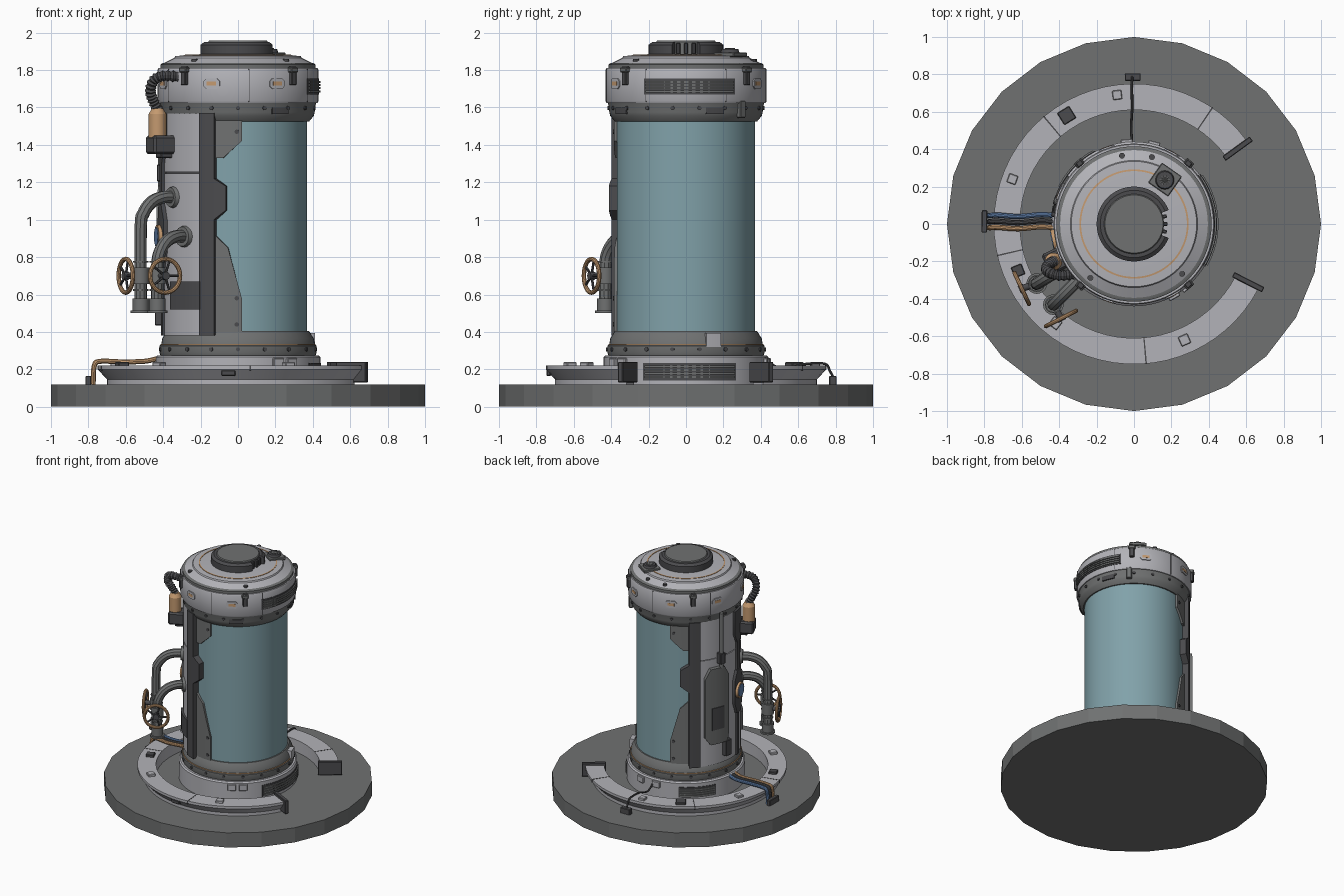
import bpy, bmesh, math
from mathutils import Vector, Matrix

if "Cube" in bpy.data.objects:
    bpy.data.objects.remove(bpy.data.objects["Cube"])


def mat(name, c):
    m = bpy.data.materials.new(name)
    m.diffuse_color = (*c, 1)
    m.use_nodes = True
    m.node_tree.nodes["Principled BSDF"].inputs["Base Color"].default_value = m.diffuse_color
    return m


LIGHT = mat("light_grey", (.45, .45, .48))
MID = mat("mid_grey", (.16, .165, .165))
DARK = mat("dark_grey", (.07, .07, .075))
COPPER = mat("copper", (.55, .32, .16))
BLUE = mat("blue", (.12, .22, .42))
GLASS = mat("glass", (.22, .36, .40))


def polar(az, r, z):
    a = math.radians(az)
    return Vector((r * math.cos(a), r * math.sin(a), z))


def finish(name, bm, m):
    bmesh.ops.recalc_face_normals(bm, faces=bm.faces[:])
    me = bpy.data.meshes.new(name)
    bm.to_mesh(me)
    bm.free()
    me.materials.append(m)
    ob = bpy.data.objects.new(name, me)
    bpy.context.collection.objects.link(ob)
    return ob


def lathe(name, prof, m, a0=0, a1=360, n=64):
    """Revolve a closed (r, z) profile; partial sweeps get end caps."""
    bm = bmesh.new()
    full = a1 - a0 == 360
    rows = [[bm.verts.new(polar(a0 + (a1 - a0) * i / n, r, z)) for r, z in prof]
            for i in range(n if full else n + 1)]
    for i in range(n):
        p, q = rows[i], rows[(i + 1) % len(rows)]
        for j in range(len(prof)):
            k = (j + 1) % len(prof)
            bm.faces.new((p[j], q[j], q[k], p[k]))
    if not full:
        bm.faces.new(rows[0])
        bm.faces.new(rows[-1])
    bmesh.ops.remove_doubles(bm, verts=bm.verts[:], dist=1e-5)
    return finish(name, bm, m)


def patch(name, pts, r0, r1, m):
    """Plate drawn as an (azimuth, z) outline, wrapped round the column."""
    bm = bmesh.new()
    bm.faces.new([bm.verts.new((a, z, r0)) for a, z in pts])
    lo, hi = min(p[0] for p in pts), max(p[0] for p in pts)
    a = lo + 5.3
    while a < hi - 1:
        bmesh.ops.bisect_plane(bm, geom=bm.verts[:] + bm.edges[:] + bm.faces[:],
                               plane_co=(a, 0, 0), plane_no=(1, 0, 0))
        a += 5.3
    ext = bmesh.ops.extrude_face_region(bm, geom=bm.faces[:])
    for g in ext["geom"]:
        if isinstance(g, bmesh.types.BMVert):
            g.co.z = r1
    for v in bm.verts:
        v.co = polar(*(v.co.x, v.co.z, v.co.y))
    return finish(name, bm, m)


def band(name, a0, a1, z0, z1, r0, r1, m):
    return patch(name, [(a0, z0), (a1, z0), (a1, z1), (a0, z1)], r0, r1, m)


def rbox(name, az, r, z, size, m, bevel=.004):
    """Box placed by azimuth; size is (radial, tangential, height)."""
    bm = bmesh.new()
    bmesh.ops.create_cube(bm, size=1)
    bmesh.ops.scale(bm, vec=size, verts=bm.verts[:])
    bmesh.ops.bevel(bm, geom=bm.edges[:], offset=bevel, segments=1, affect='EDGES')
    bm.transform(Matrix.Translation(polar(az, r, z)) @ Matrix.Rotation(math.radians(az), 4, 'Z'))
    return finish(name, bm, m)


def cyl(name, a, b, r, m, r2=None, n=16):
    d = Vector(b) - Vector(a)
    bm = bmesh.new()
    bmesh.ops.create_cone(bm, cap_ends=True, segments=n, radius1=r, radius2=r if r2 is None else r2, depth=d.length)
    bm.transform(Matrix.Translation((Vector(a) + Vector(b)) / 2) @ d.to_track_quat('Z', 'Y').to_matrix().to_4x4())
    return finish(name, bm, m)


def tube(name, pts, r, m, steps=6, ribs=0):
    """Round tube through the points (Catmull-Rom), optionally ribbed."""
    P = [Vector(p) for p in pts]
    P = [2 * P[0] - P[1]] + P + [2 * P[-1] - P[-2]]
    out = []
    for i in range(1, len(P) - 2):
        a, b, c, d = P[i - 1:i + 3]
        for s in range(steps):
            t = s / steps
            out.append(.5 * (2 * b + (c - a) * t + (2 * a - 5 * b + 4 * c - d) * t * t + (3 * b - a - 3 * c + d) * t ** 3))
    out.append(P[-2])
    cu = bpy.data.curves.new(name, 'CURVE')
    cu.dimensions, cu.bevel_depth, cu.bevel_resolution, cu.use_fill_caps = '3D', r, 3, True
    sp = cu.splines.new('POLY')
    sp.points.add(len(out) - 1)
    for i, co in enumerate(out):
        sp.points[i].co = (*co, 1)
        sp.points[i].radius = 1 - ribs * (i % 2)
    cu.materials.append(m)
    ob = bpy.data.objects.new(name, cu)
    bpy.context.collection.objects.link(ob)


def vent(name, a0, a1, z0, z1, r):
    band(name + "_frame", a0, a1, z0, z1, r - .01, r + .004, DARK)
    h = (z1 - z0) / 5
    for i in range(4):
        z = z0 + h * (i + .65)
        band(name + "_slat", a0 + 1.5, a1 - 1.5, z, z + h * .6, r, r + .012, MID)


# floor disc and open ring
floor = lathe("floor_disc", [(0, 0), (1, 0), (1, .12), (0, .12)], MID, n=24)
lathe("floor_ring", [(.61, .12), (.70, .12), (.70, .145), (.75, .20), (.75, .22), (.61, .22)], LIGHT, 36, 333, 54)
for az in (36, -27):
    rbox("ring_end_plate", az, .685, .185, (.18, .03, .11), DARK)
for az in (56, 130, 193, 275):
    band("ring_seam", az - .3, az + .3, .195, .2215, .61, .7515, DARK)
for x, y, s, m in ((-.65, .24, .05, LIGHT), (-.36, .58, .075, DARK), (-.09, .69, .05, LIGHT),
                   (.27, -.62, .055, LIGHT), (-.62, -.25, .06, DARK), (-.42, -.53, .055, LIGHT)):
    rbox("ring_box", math.degrees(math.atan2(y, x)), math.hypot(x, y), .226, (s, s, .025), m)
rbox("ring_front_socket", 266, .735, .18, (.02, .075, .03), DARK)

# column base, glass, head
lathe("column_base", [(0, .12), (.44, .12), (.44, .265), (.43, .275), (0, .275)], LIGHT)
lathe("base_band", [(0, .275), (.415, .275), (.42, .29), (.42, .325), (.41, .335), (0, .335)], MID)
lathe("base_copper_line", [(.39, .328), (.415, .328), (.415, .336), (.39, .336)], COPPER)
lathe("base_collar", [(0, .335), (.41, .335), (.405, .365), (.38, .405), (0, .405)], MID)
lathe("glass_tube", [(0, .40), (.37, .40), (.37, 1.54), (0, 1.54)], GLASS)
lathe("head_collar", [(0, 1.525), (.38, 1.525), (.405, 1.555), (.41, 1.575), (.415, 1.615), (.42, 1.63), (0, 1.63)], MID)
lathe("head_ring", [(0, 1.625), (.425, 1.625), (.43, 1.635), (.43, 1.80), (.425, 1.81), (0, 1.81)], LIGHT)
lathe("head_rim", [(0, 1.81), (.415, 1.81), (.415, 1.83), (.40, 1.838), (0, 1.838)], MID)
lathe("lid", [(0, 1.838), (.395, 1.838), (.34, 1.865), (.335, 1.875), (.2, 1.885), (0, 1.885)], LIGHT)
lathe("lid_copper_ring", [(.283, 1.87), (.292, 1.87), (.292, 1.881), (.283, 1.882)], COPPER)
lathe("cap_ring", [(.15, 1.88), (.20, 1.88), (.20, 1.935), (.18, 1.95), (.15, 1.95)], DARK, 22, 338, 48)
lathe("cap_core", [(0, 1.88), (.16, 1.88), (.16, 1.95), (.155, 1.957), (0, 1.957)], MID)
for az in (-14, 0, 14):
    rbox("cap_fin", az, .165, 1.915, (.03, .02, .06), DARK)
rbox("lid_vent_plate", 55, .29, 1.882, (.13, .13, .024), MID)
c = polar(55, .287, 1.89)
cyl("lid_vent_knob", c, c + Vector((0, 0, .022)), .052, DARK, .045)
for k in range(10):
    o = polar(36 * k, .028, .022)
    cyl("lid_vent_rib", c + Vector((0, 0, .022)), c + o, .005, MID, n=6)
for az in (75, 100, 231, 314):
    p = polar(az, .37, 1.845)
    cyl("lid_bolt", p, p + Vector((0, 0, .015)), .016, DARK, n=12)

# bolts, vents, clips and slots round the column
for k in range(18):
    for r, z in ((.42, .307), (.413, 1.597)):
        az = 20 * k + 10
        cyl("band_bolt", polar(az, r - .005, z), polar(az, r + .007, z), .011, DARK, n=10)
vent("base_vent_right", -31, 37, .14, .235, .44)
vent("base_vent_back", 118, 155, .15, .235, .44)
vent("head_vent_right", -31, 37, 1.67, 1.755, .43)
for az in (48, 132, 229, 312):
    rbox("head_clip", az, .435, 1.77, (.03, .035, .10), DARK)
    rbox("head_lug", az, .437, 1.80, (.035, .05, .025), MID)
for az in (62, 110, 158, 202, 251, 299):
    w = 6
    patch("slot_rim", [(az - w, 1.715), (az - w + 2, 1.70), (az + w - 2, 1.70), (az + w, 1.715),
                       (az + w, 1.74), (az + w - 2, 1.755), (az - w + 2, 1.755), (az - w, 1.74)], .42, .437, LIGHT)
    band("slot_insert", az - 3.5, az + 3.5, 1.717, 1.738, .43, .439, COPPER)
for az in (30, 90, 150, 210, 278, 330):
    band("head_seam", az - .3, az + .3, 1.63, 1.805, .42, .4315, DARK)
for az in (22, 303):
    band("collar_box", az - 7, az + 7, 1.565, 1.60, .40, .418, DARK)
rbox("collar_lever", 45, .418, 1.59, (.03, .04, .09), MID)
band("base_plate_right", 15, 26, .32, .395, .39, .425, LIGHT)
for az in (299, 310, 95, 76):
    rbox("base_box", az, .44, .235, (.03, .065, .05), LIGHT)

# side shell with mirrored trim and plates (symmetric about azimuth 190)
band("shell_lower", 139, 241, .38, 1.248, .36, .408, LIGHT)
band("shell_upper", 139, 241, 1.254, 1.58, .36, .408, LIGHT)
band("shell_core", 140, 240, .38, 1.58, .35, .40, DARK)
for f in (lambda a: a, lambda a: 380 - a):
    for name, pts, r1, m in (
        ("shell_trim", [(240, .38), (252, .38), (252, 1.0), (261, 1.05), (261, 1.18), (252, 1.22), (252, 1.57), (240, 1.57)], .418, DARK),
        ("upper_plate", [(251, 1.53), (273, 1.53), (273, 1.42), (258, 1.33), (251, 1.33)], .386, MID),
        ("lower_plate", [(251, .40), (273, .40), (273, .58), (262, .85), (251, .92)], .386, MID),
    ):
        patch(name, [(f(a), z) for a, z in pts], .36, r1, m)
    for z in (.44, .58, 1.47):
        cyl("plate_bolt", polar(f(269), .38, z), polar(f(269), .391, z), .012, DARK, n=10)

# equipment on the shell
patch("control_panel", [(144, .62), (150, .56), (170, .56), (172, .64), (172, 1.1), (166, 1.18), (150, 1.18), (144, 1.1)], .40, .44, MID)
band("control_screen", 151, 165, .68, .86, .43, .446, DARK)
cyl("panel_pole", polar(163, .43, 1.17), polar(163, .43, 1.62), .016, MID)
rbox("pole_joint", 163, .425, 1.25, (.045, .05, .09), DARK)
rbox("panel_switch_box", 171, .42, .50, (.05, .06, .13), DARK)
patch("gauge_panel", [(183, .82), (188, .73), (197, .73), (202, .82), (202, 1.0), (197, 1.08), (188, 1.08), (183, 1.0)], .40, .43, DARK)
cyl("gauge_rim", polar(192, .42, .91), polar(192, .445, .91), .062, COPPER, n=24)
cyl("gauge_face", polar(192, .43, .91), polar(192, .449, .91), .05, BLUE, n=24)
patch("shell_spine", [(190, 1.08), (196, 1.08), (196, 1.3), (201, 1.38), (201, 1.57), (184, 1.57), (184, 1.38), (190, 1.3)], .40, .425, DARK)
band("shell_hatch", 211, 241, .52, .67, .40, .424, DARK)
band("spine_lower", 190, 195, .38, .74, .40, .418, DARK)

# pipes with valve wheels
for az, z, wheel, naz in ((211.5, 1.12, (-.60, -.345, .70), 205), (225, .91, (-.39, -.505, .70), 297)):
    tube("pipe", [polar(az, r, h) for r, h in ((.40, z), (.47, z), (.54, z - .025), (.592, z - .085), (.61, z - .17), (.61, .51))], .034, MID)
    cyl("pipe_wall_flange", polar(az, .40, z), polar(az, .425, z), .06, MID, .052, 24)
    for z0, z1, r in ((.50, .515, .055), (.515, .58, .044), (.655, .745, .045), (.77, .78, .041), (.62, .63, .041)):
        cyl("pipe_collar", polar(az, .61, z0), polar(az, .61, z1), r, MID, n=20)
    w, nrm = Vector(wheel), polar(naz, 1, 0)
    cyl("valve_stem", polar(az, .61, .70), w, .018, DARK)
    cyl("valve_hub", w - nrm * .015, w + nrm * .015, .022, DARK)
    q = nrm.to_track_quat('Z', 'Y')
    bpy.ops.mesh.primitive_torus_add(major_radius=.09, minor_radius=.012, major_segments=32, minor_segments=10,
                                     location=w, rotation=q.to_euler())
    bpy.context.object.name = "valve_wheel"
    bpy.context.object.data.materials.append(COPPER)
    for k in range(5):
        cyl("valve_spoke", w, w + q @ polar(72 * k, .09, 0), .007, DARK, n=8)

# canister, bracket and ribbed hose
rbox("canister_bracket", 205, .455, 1.40, (.13, .12, .10), DARK, .012)
rbox("bracket_foot", 205, .43, 1.345, (.08, .07, .03), DARK)
b = polar(205, .475, 0)
cyl("canister_body", b + Vector((0, 0, 1.44)), b + Vector((0, 0, 1.565)), .047, COPPER, n=24)
cyl("canister_shoulder", b + Vector((0, 0, 1.565)), b + Vector((0, 0, 1.595)), .047, COPPER, .03, 24)
tube("ribbed_hose", [b + Vector((0, 0, 1.59)), (-.455, -.215, 1.64), (-.468, -.24, 1.69), (-.45, -.26, 1.745),
                     (-.40, -.275, 1.768), (-.32, -.27, 1.765)], .031, DARK, 6, .25)

# floor cables with clamps
for y, m in ((-.02, COPPER), (.012, DARK), (.045, BLUE)):
    tube("cable", [(-.42, y, .26), (-.50, y + .005, .243), (-.62, y - .005, .24), (-.735, y + .003, .243), (-.768, y, .22), (-.775, y, .12)], .014, m)
rbox("cable_clamp", 179, .80, .14, (.03, .12, .05), DARK)
tube("thin_cable", [(-.01, .42, .25), (-.015, .52, .20), (-.01, .62, .226), (-.012, .74, .23), (-.01, .77, .19), (-.01, .80, .13)], .007, DARK)
rbox("thin_cable_clamp", 90.5, .785, .14, (.04, .085, .05), DARK)

# curves to meshes, smooth shading with sharp edges
bpy.ops.object.select_all(action='SELECT')
bpy.context.view_layer.objects.active = floor
bpy.ops.object.convert(target='MESH')
floor.select_set(False)
bpy.context.view_layer.objects.active = bpy.data.objects["glass_tube"]
bpy.ops.object.shade_smooth_by_angle(angle=math.radians(30))
